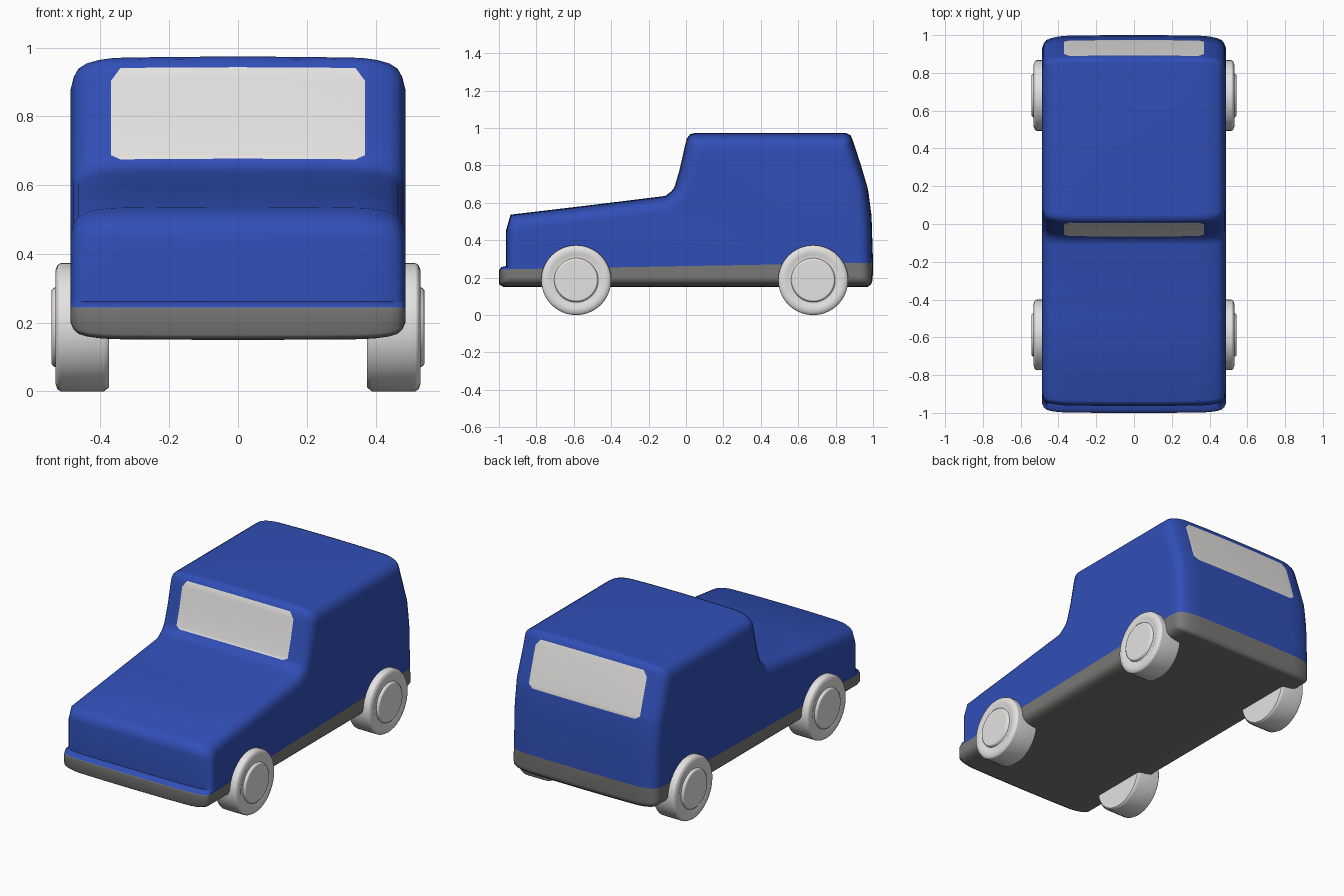
import bpy, bmesh, math
from mathutils import Vector

if "Cube" in bpy.data.objects:
    bpy.data.objects.remove(bpy.data.objects["Cube"])


def material(name, rgb):
    m = bpy.data.materials.new(name)
    m.diffuse_color = (*rgb, 1)
    m.use_nodes = True
    m.node_tree.nodes["Principled BSDF"].inputs["Base Color"].default_value = m.diffuse_color
    return m


BLUE = material("blue paint", (0.03, 0.078, 0.47))
GREY = material("grey trim", (0.19, 0.188, 0.183))
LIGHT = material("light grey", (0.78, 0.77, 0.755))


def finish(bm, name, mats, angle):
    bmesh.ops.recalc_face_normals(bm, faces=bm.faces)
    me = bpy.data.meshes.new(name)
    for m in mats:
        me.materials.append(m)
    for f in bm.faces:
        f.smooth = True
    bm.to_mesh(me)
    bm.free()
    me.set_sharp_from_angle(angle=math.radians(angle))
    ob = bpy.data.objects.new(name, me)
    bpy.context.collection.objects.link(ob)
    ob.modifiers.new("even shading", 'WEIGHTED_NORMAL').keep_sharp = True
    return ob


# Side profile of the body: y, z, and how far each point pulls in at the sides
PROFILE = [
    (-0.975, .15, .05, .05), (-1, .165, .05, .04), (-1, .24, .05, 0),
    (-.988, .256, .05, 0), (-.963, .262, .06, 0), (-.963, .45, .06, -.03),
    (-.938, .537, .06, -.08), (-.5, .589, 0, -.09), (-.11, .637, .02, -.09),
    (-.078, .662, .05, -.07),
    # windscreen rows
    (-.066, .677, .06, -.06), (-.06, .69, .07, -.05), (-.034, .78, .08, -.04),
    (-.006, .905, .08, -.05), (.004, .943, .08, -.07),
    # roof
    (.022, .967, .07, -.09), (.05, .974, .06, -.1), (.855, .974, -.04, -.1),
    (.88, .962, -.06, -.09),
    # rear window rows
    (.892, .933, -.07, -.07), (.904, .9, -.08, -.05), (.942, .78, -.08, -.03),
    (.969, .688, -.08, 0), (.974, .667, -.08, 0),
    # tail
    (.992, .53, -.08, 0), (1, .28, -.08, 0), (.998, .19, -.07, .02),
    (.99, .165, -.06, .04), (.97, .15, -.05, .05)]
WINDOWS = [(10, 14), (19, 23)]          # first and last profile point of each window

# Ring positions across the width and share of the side pull-in
HALF = [(.2, .01), (.342, .035), (.37, .05), (.405, .1), (.44, .2),
        (.464, .35), (.478, .6), (.487, 1)]
RINGS = [(-x, t) for x, t in reversed(HALF)] + [(0, 0)] + HALF


def window_row(i):
    """Return (inside a window, 0 / 1 when the row's first / second edge is a border)."""
    for a, b in WINDOWS:
        if a <= i < b:
            return True, 0 if i == a else 1 if i == b - 1 else None
    return False, None


def build_body():
    bm = bmesh.new()
    rings = [[bm.verts.new((x, y + dy * t, z + dz * t)) for y, z, dy, dz in PROFILE]
             for x, t in RINGS]
    n = len(PROFILE)
    for j in range(len(rings) - 1):
        mid = (RINGS[j][0] + RINGS[j + 1][0]) / 2
        for i in range(n):
            k = (i + 1) % n
            q = [rings[j][i], rings[j][k], rings[j + 1][k], rings[j + 1][i]]
            inside, border = window_row(i)
            inside = inside and abs(mid) < .37
            if inside and border is not None and abs(mid) > .342:
                # cut the window corner diagonally
                c = (border if mid < 0 else 3 - border)
                bm.faces.new((q[c - 1], q[c], q[(c + 1) % 4]))
                bm.faces.new((q[(c + 1) % 4], q[(c + 2) % 4], q[c - 1])).material_index = 2
            else:
                bm.faces.new(q).material_index = 2 if inside else 0
    bm.faces.new(rings[0])
    bm.faces.new(rings[-1])
    # grey skirt below a slightly tilted line
    co, no = Vector((0, 0, .262)), Vector((0, -.018, 1))
    bmesh.ops.bisect_plane(bm, geom=bm.verts[:] + bm.edges[:] + bm.faces[:],
                           dist=1e-5, plane_co=co, plane_no=no)
    for f in bm.faces:
        if (f.calc_center_median() - co).dot(no) < 0:
            f.material_index = 1
    return finish(bm, "car_body", [BLUE, GREY, LIGHT], 76)


# Wheel: lathe profile of (distance from centre line of car, radius)
WHEEL = [(.375, 0), (.375, .175), (.39, .187), (.515, .187), (.525, .181),
         (.531, .165), (.531, .145), (.524, .13), (.526, .118), (.537, .114),
         (.543, .106), (.543, 0)]


def wheel(name, side, y, steps=40):
    bm = bmesh.new()
    rows = []
    for x, r in WHEEL[1:-1]:
        rows.append([bm.verts.new((side * x,
                                   y + r * math.cos(2 * math.pi * s / steps),
                                   .187 + r * math.sin(2 * math.pi * s / steps)))
                     for s in range(steps)])
    for a, b in zip(rows, rows[1:]):
        for s in range(steps):
            t = (s + 1) % steps
            bm.faces.new((a[s], a[t], b[t], b[s]))
    bm.faces.new(rows[0])
    bm.faces.new(rows[-1])
    return finish(bm, name, [LIGHT], 42)


build_body()
for label, y in (("front", -.587), ("rear", .68)):
    for side_name, side in (("left", -1), ("right", 1)):
        wheel(f"{label}_{side_name}_wheel", side, y)
